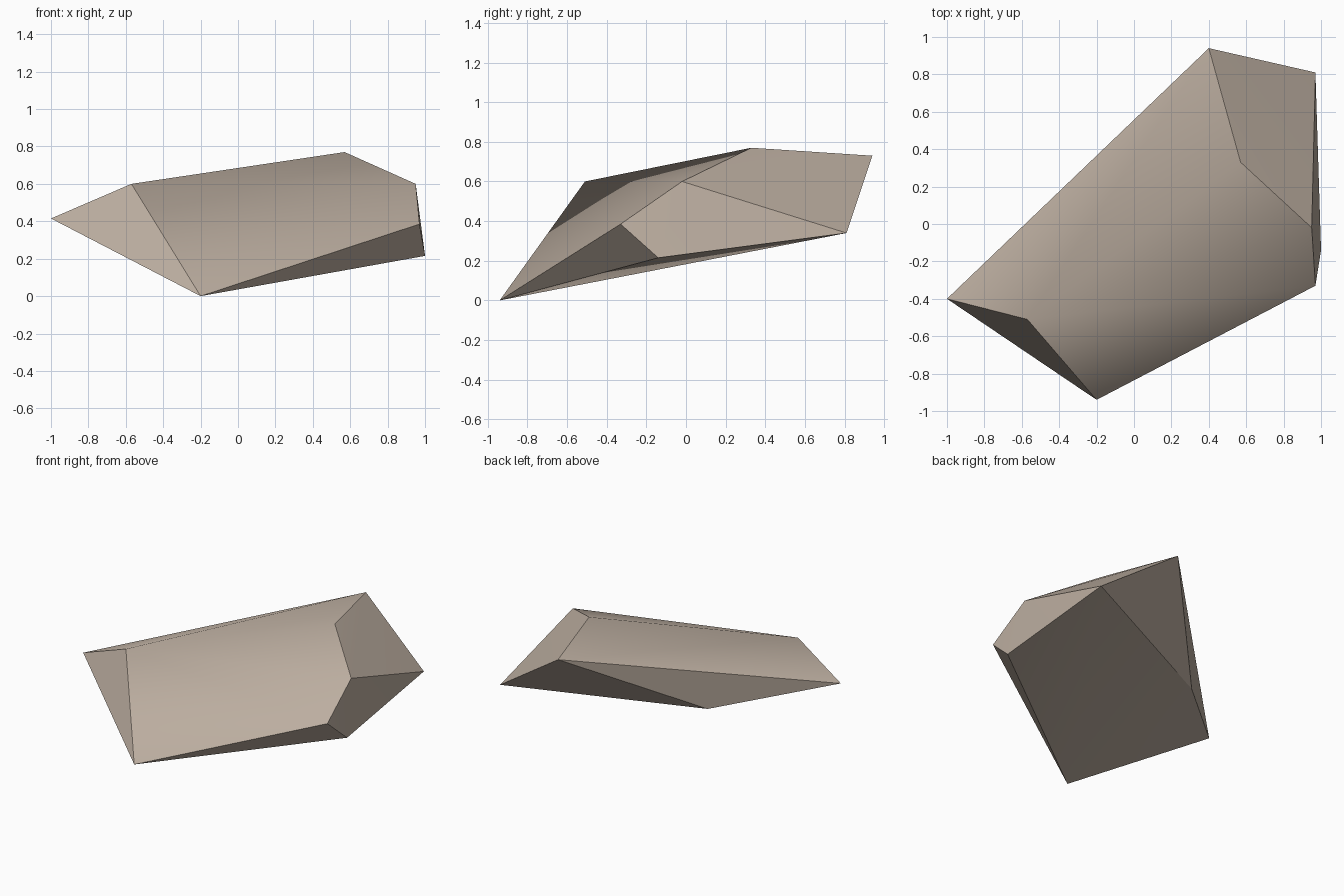
import bpy, bmesh, math

cube = bpy.data.objects.get("Cube")
if cube:
    bpy.data.objects.remove(cube, do_unlink=True)

# Stone colour
stone = bpy.data.materials.new("warm_grey_stone")
stone.use_nodes = True
colour = (0.50, 0.42, 0.35, 1)
stone.diffuse_color = colour
stone.node_tree.nodes["Principled BSDF"].inputs["Base Color"].default_value = colour

# Corners of the chipped boulder
left_tip, left_shoulder = (-1, -0.40, 0.415), (-0.57, -0.51, 0.60)
front_foot, back_foot = (-0.20, -0.94, 0), (-0.33, 0.215, 0.28)
peak, back_peak = (0.57, 0.33, 0.77), (0.40, 0.94, 0.73)
side_top, side_front = (0.95, -0.02, 0.60), (0.97, -0.33, 0.385)
side_foot, side_back = (1.0, -0.14, 0.215), (0.97, 0.81, 0.34)
corners = [left_tip, left_shoulder, front_foot, back_foot, peak,
           back_peak, side_top, side_front, side_foot, side_back]

# Rock body: hull of the corners
bm = bmesh.new()
for c in corners:
    bm.verts.new(c)
bmesh.ops.convex_hull(bm, input=bm.verts)
bmesh.ops.recalc_face_normals(bm, faces=bm.faces)
mesh = bpy.data.meshes.new("rock")
bm.to_mesh(mesh)
bm.free()
mesh.materials.append(stone)
rock = bpy.data.objects.new("rock", mesh)
bpy.context.collection.objects.link(rock)

# Soft shading over the shallow ridges, crisp on the steep ones
bpy.context.view_layer.objects.active = rock
rock.select_set(True)
bpy.ops.object.shade_smooth_by_angle(angle=math.radians(30))
